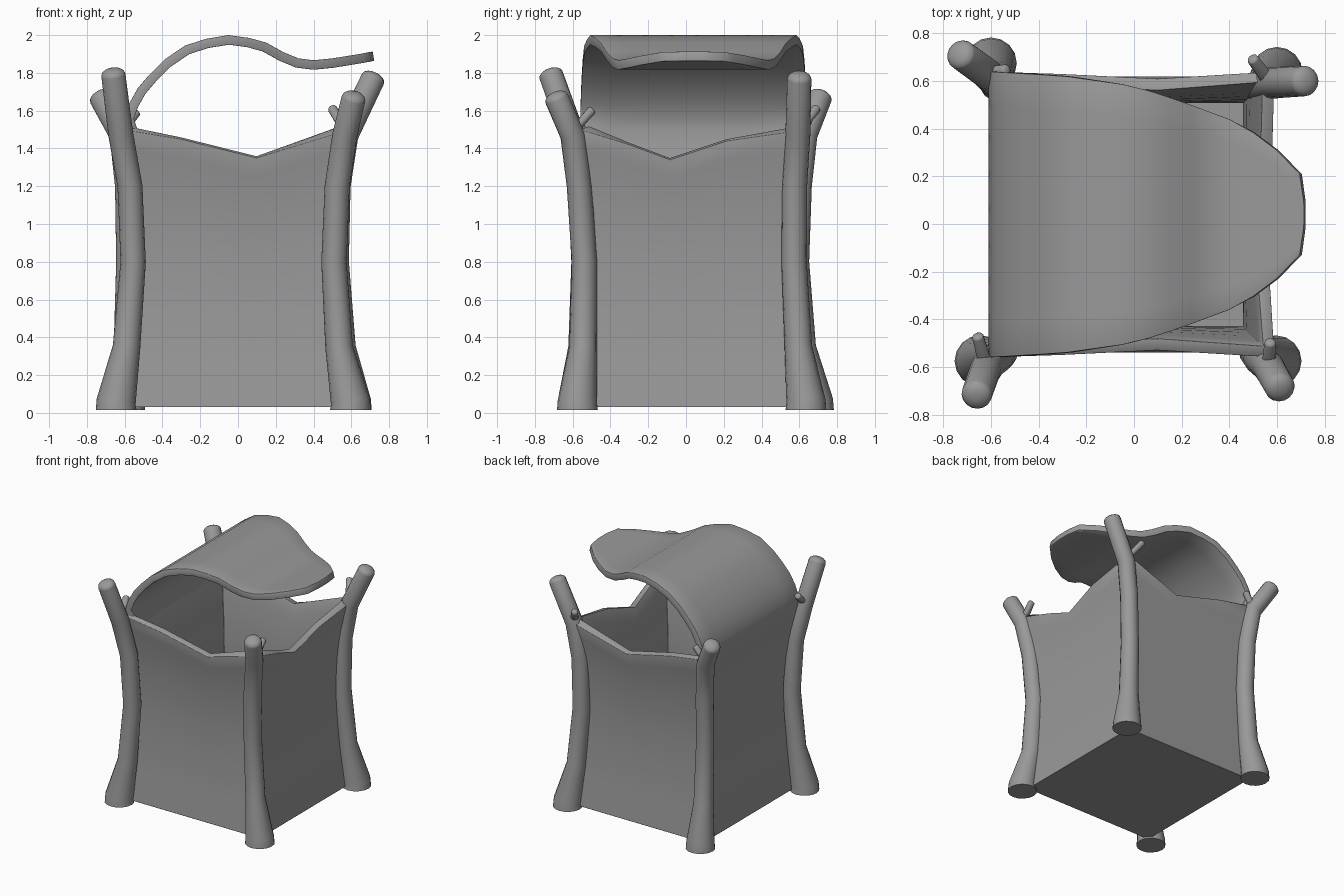
import bpy, bmesh, math
from mathutils import Vector

if "Cube" in bpy.data.objects:
    bpy.data.objects.remove(bpy.data.objects["Cube"], do_unlink=True)

grey = bpy.data.materials.new("warm_grey")
grey.use_nodes = True
tone = (0.32, 0.32, 0.32, 1)
grey.diffuse_color = tone
grey.node_tree.nodes["Principled BSDF"].inputs["Base Color"].default_value = tone

CX, CY = -0.01, 0.04      # middle of the basket
BASE, RIM = 0.03, 1.5


def finish(name, bm, angle=40):
    bmesh.ops.remove_doubles(bm, verts=bm.verts, dist=0.0005)
    bmesh.ops.recalc_face_normals(bm, faces=bm.faces)
    mesh = bpy.data.meshes.new(name)
    bm.to_mesh(mesh)
    bm.free()
    mesh.materials.append(grey)
    ob = bpy.data.objects.new(name, mesh)
    bpy.context.collection.objects.link(ob)
    bpy.ops.object.select_all(action='DESELECT')
    ob.select_set(True)
    bpy.context.view_layer.objects.active = ob
    bpy.ops.object.shade_smooth_by_angle(angle=math.radians(angle))
    return ob


def lerp(points, x):
    for (x0, y0), (x1, y1) in zip(points, points[1:]):
        if x <= x1:
            return y0 + (y1 - y0) * (x - x0) / (x1 - x0)
    return points[-1][1]


def skin(bm, rows, closed=False):
    """Quads between successive rows of points."""
    rows = [[bm.verts.new(p) for p in row] for row in rows]
    n = len(rows[0])
    for a, b in zip(rows, rows[1:]):
        for i in range(n if closed else n - 1):
            j = (i + 1) % n
            bm.faces.new((a[i], a[j], b[j], b[i]))
    return rows


# Basket: four waisted walls, a floor, and a lid flowing out of one wall
waist = [(BASE, 0.58), (0.35, 0.54), (0.6, 0.522), (0.85, 0.517),
         (1.1, 0.532), (1.3, 0.56), (RIM, 0.6)]
front_rim = [(-1, RIM), (-0.5, 1.45), (0.19, 1.35), (1, RIM)]
side_rim = [(-1, RIM), (-0.58, 1.42), (-0.22, 1.34), (0.3, 1.44), (1, RIM)]
lid_rim = [(-1 + i / 4, RIM) for i in range(9)]
ROWS = 14


def wall(bm, rim, place):
    rows = []
    for r in range(ROWS + 1):
        row = []
        for u, top in rim:
            z = BASE + (top - BASE) * r / ROWS
            h = lerp(waist, z)
            x, y = place(u * h, h)
            row.append((CX + x, CY + y, z))
        rows.append(row)
    skin(bm, rows)


bm = bmesh.new()
wall(bm, front_rim, lambda a, h: (a, -h))
wall(bm, front_rim, lambda a, h: (a, h))
wall(bm, side_rim, lambda a, h: (h, a))
wall(bm, lid_rim, lambda a, h: (-h, a))

lid_path = [(-0.61, 1.5), (-0.6, 1.57), (-0.575, 1.64), (-0.53, 1.72), (-0.47, 1.79),
            (-0.39, 1.87), (-0.28, 1.945), (-0.17, 1.98), (-0.05, 2.0), (0.06, 1.985),
            (0.15, 1.96), (0.24, 1.91), (0.32, 1.877), (0.4, 1.867), (0.5, 1.877),
            (0.6, 1.893), (0.66, 1.903), (0.695, 1.91), (0.713, 1.913)]
lid_half = [(-0.61, 0.6), (-0.3, 0.582), (0, 0.54), (0.2, 0.475), (0.44, 0.385),
            (0.58, 0.29), (0.695, 0.17), (0.713, 0.05)]
skin(bm, [[(x, CY + u * lerp(lid_half, x), z) for u, _ in lid_rim] for x, z in lid_path])

bmesh.ops.remove_doubles(bm, verts=bm.verts, dist=0.0005)
floor_edges = [e for e in bm.edges if e.is_boundary and all(v.co.z < BASE + 0.01 for v in e.verts)]
bmesh.ops.contextual_create(bm, geom=floor_edges)
basket = finish("basket_with_lid", bm)
shell = basket.modifiers.new("thickness", 'SOLIDIFY')
shell.thickness = 0.05
shell.offset = -1
shell.use_even_offset = True
soft = basket.modifiers.new("soft_rim", 'BEVEL')
soft.width = 0.01
soft.segments = 2
soft.limit_method = 'ANGLE'
soft.angle_limit = math.radians(50)


# Corner posts: flared trunks, each with a small twig at the fork
def limb(bm, path, sides=16):
    """Tapered tube through (x, y, z, radius) points with a rounded end."""
    pts = [Vector(p[:3]) for p in path]
    radii = [p[3] for p in path]
    tip = (pts[-1] - pts[-2]).normalized()
    end, r = pts[-1], radii[-1]
    for k in (0.4, 0.75, 0.95):
        pts.append(end + tip * r * 0.55 * k)
        radii.append(r * math.sqrt(1 - k * k))
    rows = []
    for i, p in enumerate(pts):
        t = (pts[min(i + 1, len(pts) - 1)] - pts[max(i - 1, 0)]).normalized()
        if i == 0:
            t = Vector((0, 0, 1))
        side = Vector((0, 1, 0)).cross(t).normalized()
        other = t.cross(side)
        ring = [2 * math.pi * k / sides for k in range(sides)]
        rows.append([p + radii[i] * (side * math.cos(a) + other * math.sin(a)) for a in ring])
    rows = skin(bm, rows, closed=True)
    bm.faces.new(rows[0])
    bm.faces.new(rows[-1])


levels = [(0.015, 0.108), (0.06, 0.104), (0.35, 0.073), (0.8, 0.067), (1.2, 0.066), (1.47, 0.066)]
# name: centres at foot, low, waist, shoulder and fork, then trunk tip and twig tip
posts = {
    "front_right_post": [(-.645, -.575), (-.59, -.55), (-.555, -.54), (-.572, -.56), (-.62, -.6),
                         (-.66, -.715, 1.79), (-.655, -.475, 1.6)],
    "front_left_post": [(.595, -.575), (.535, -.545), (.508, -.538), (.525, -.565), (.565, -.6),
                        (.612, -.685, 1.665), (.572, -.5, 1.6)],
    "back_left_post": [(.6, .635), (.55, .595), (.52, .572), (.53, .575), (.572, .592),
                       (.715, .6, 1.77), (.5, .69, 1.61)],
    "back_right_post": [(-.6, .675), (-.585, .615), (-.578, .585), (-.585, .6), (-.615, .63),
                        (-.725, .71, 1.67), (-.54, .645, 1.59)],
}
for name, (foot, low, waist_c, shoulder, fork, tip, twig) in posts.items():
    bm = bmesh.new()
    centres = [foot, foot, low, waist_c, shoulder, fork]
    trunk = [(*c, z, r) for c, (z, r) in zip(centres, levels)]
    limb(bm, trunk + [(*tip, 0.064)])
    limb(bm, [(*fork, 1.49, 0.03), (*twig, 0.025)], sides=10)
    finish(name, bm, 50)
